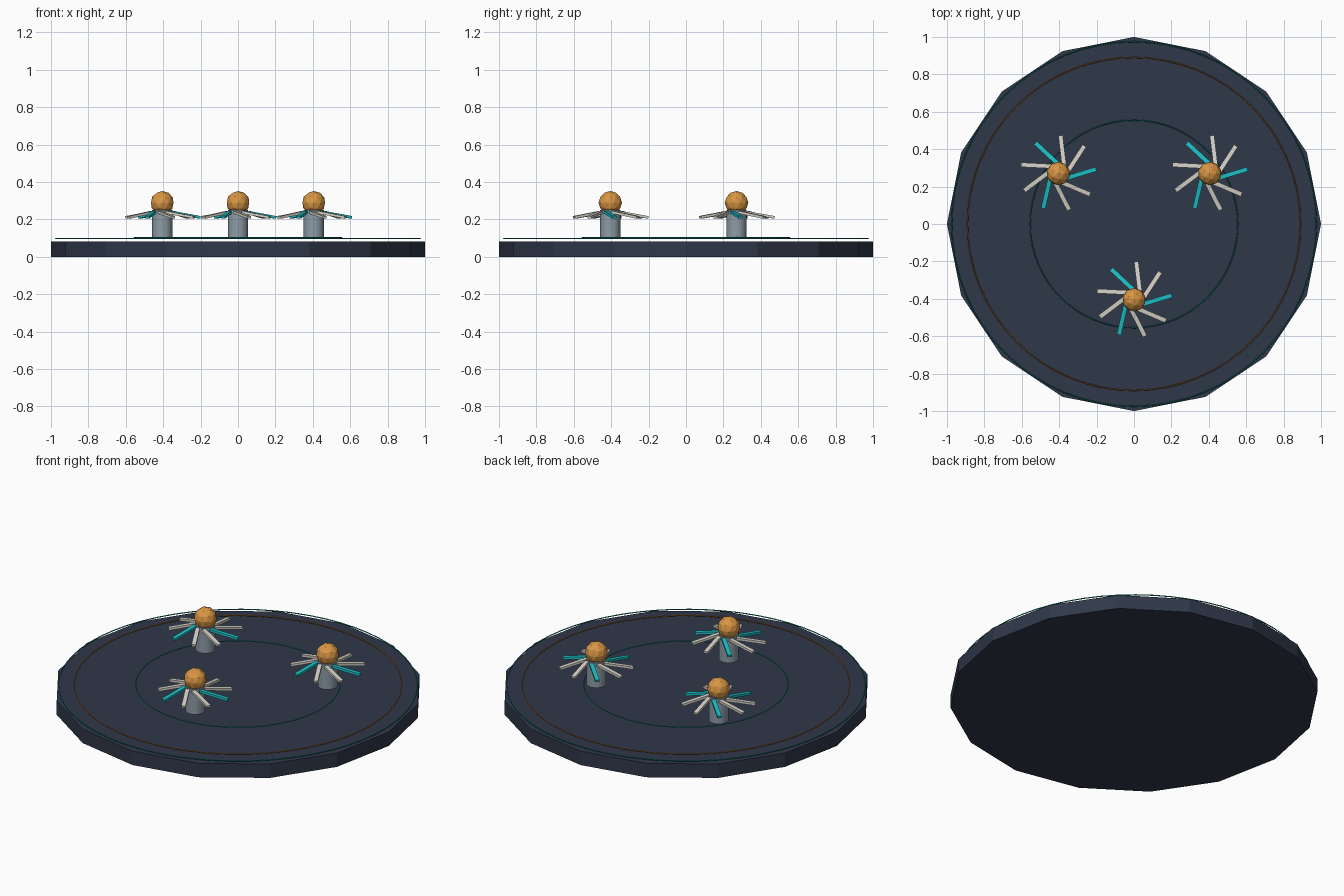
import bpy
from math import radians, cos, sin

old = bpy.data.objects.get("Cube")
if old:
    bpy.data.objects.remove(old, do_unlink=True)


def linear(c):
    c /= 255
    return c / 12.92 if c <= 0.04045 else ((c + 0.055) / 1.055) ** 2.4


def material(name, r, g, b):
    m = bpy.data.materials.new(name)
    m.use_nodes = True
    col = (linear(r), linear(g), linear(b), 1)
    m.diffuse_color = col
    m.node_tree.nodes["Principled BSDF"].inputs["Base Color"].default_value = col
    return m


navy = material("navy", 47, 55, 73)
grey = material("steel grey", 142, 156, 167)
amber = material("amber", 216, 150, 68)
ivory = material("ivory", 214, 210, 200)
teal = material("teal", 28, 192, 198)
ring_teal = material("dark teal", 18, 148, 142)
ring_amber = material("dark amber", 190, 118, 30)


def finish(name, mat):
    obj = bpy.context.object
    obj.name = name
    obj.data.materials.append(mat)
    return obj


# Sixteen-sided base plate
PLATE_TOP = 0.083
bpy.ops.mesh.primitive_cylinder_add(vertices=16, radius=1, depth=PLATE_TOP,
                                    location=(0, 0, PLATE_TOP / 2))
finish("base_plate", navy)

# Thin rings hovering just above the plate
for name, radius, z, mat in (("outer_ring", 0.975, 0.097, ring_teal),
                             ("middle_ring", 0.89, 0.099, ring_amber),
                             ("inner_ring", 0.555, 0.103, ring_teal)):
    bpy.ops.mesh.primitive_torus_add(major_radius=radius, minor_radius=0.003,
                                     major_segments=64, minor_segments=6,
                                     location=(0, 0, z))
    finish(name, mat)


def rotor(label, x, y):
    # Post
    bpy.ops.mesh.primitive_cylinder_add(vertices=16, radius=0.054, depth=0.15,
                                        location=(x, y, 0.175))
    finish(label + "_post", grey)
    bpy.ops.object.shade_smooth_by_angle()

    # Ball on top
    bpy.ops.mesh.primitive_ico_sphere_add(subdivisions=2, radius=0.063,
                                          location=(x, y, 0.289))
    finish(label + "_ball", amber)

    # Nine drooping blades, every third one teal
    for k in range(9):
        a = radians(40 * k)
        bpy.ops.mesh.primitive_cube_add(
            size=1, location=(x + 0.125 * cos(a), y + 0.125 * sin(a), 0.225),
            rotation=(0, radians(10), a + radians(17)))
        blade = finish(f"{label}_blade_{k + 1}", ivory if k % 3 else teal)
        blade.scale = (0.162, 0.024, 0.014)


rotor("front_rotor", 0, -0.405)
rotor("left_rotor", 0.405, 0.27)
rotor("right_rotor", -0.405, 0.27)
